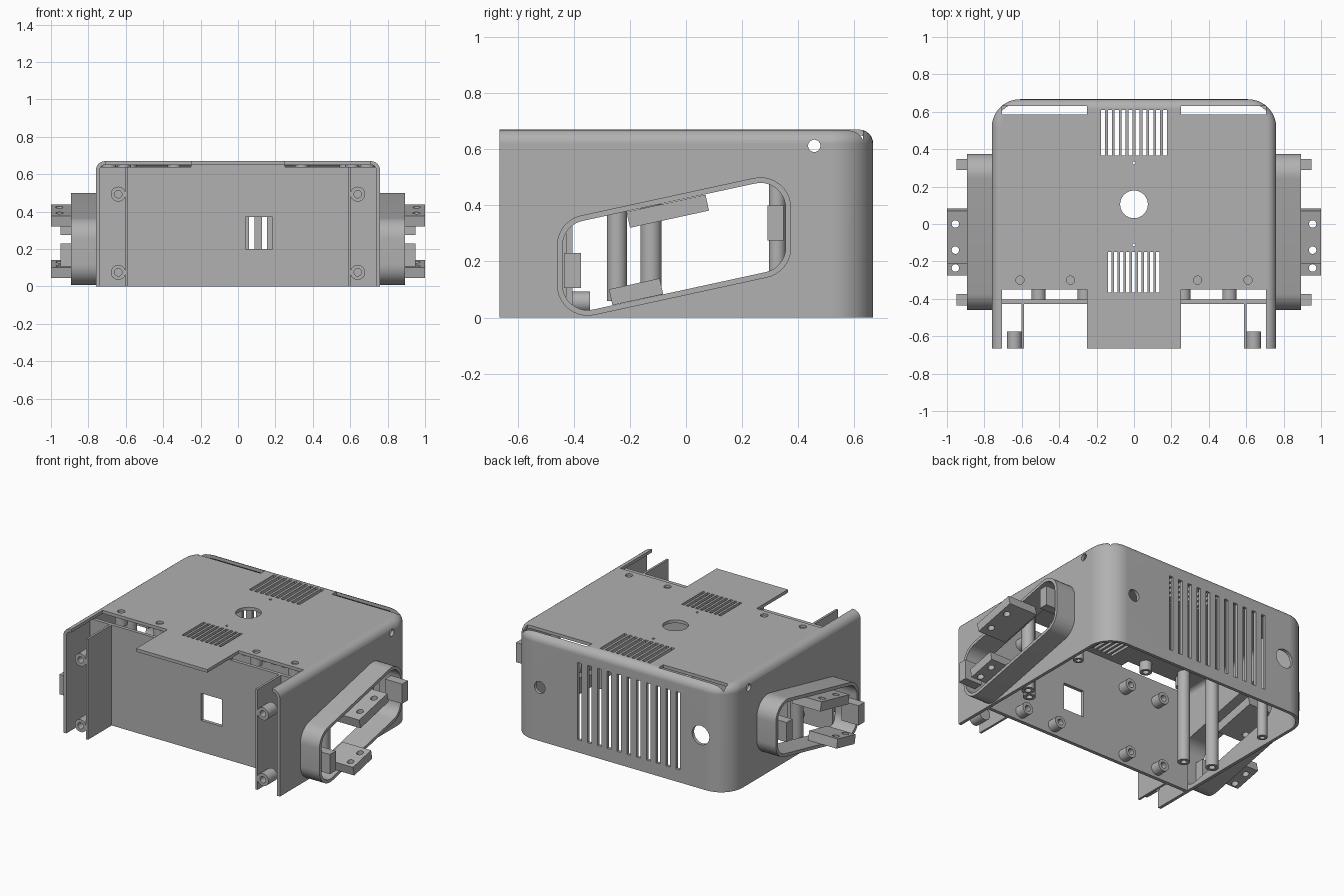
import bpy, bmesh, math
from mathutils import Matrix, Vector

if "Cube" in bpy.data.objects:
    bpy.data.objects.remove(bpy.data.objects["Cube"])

grey = bpy.data.materials.new("plain_grey")
grey.use_nodes = True
GREY = (0.44, 0.44, 0.44, 1)
grey.diffuse_color = GREY
grey.node_tree.nodes["Principled BSDF"].inputs["Base Color"].default_value = GREY

SLOPE = 0.217
TILT = math.atan(SLOPE)
WALL = 0.02
FRONT = -0.665


# Helpers that add solids to a bmesh
def box(bm, lo, hi, tilt=0):
    lo, hi = Vector(lo), Vector(hi)
    m = (Matrix.Translation((lo + hi) / 2) @ Matrix.Rotation(tilt, 4, 'X')
         @ Matrix.Diagonal((*(hi - lo), 1)))
    bmesh.ops.create_cube(bm, size=1, matrix=m)


def rod(bm, a, b, r, seg=24):
    a, b = Vector(a), Vector(b)
    d = b - a
    m = Matrix.Translation((a + b) / 2) @ d.to_track_quat('Z', 'Y').to_matrix().to_4x4()
    bmesh.ops.create_cone(bm, cap_ends=True, segments=seg, radius1=r, radius2=r,
                          depth=d.length, matrix=m)


def loft(bm, loops, caps=True):
    rings = [[bm.verts.new(p) for p in loop] for loop in loops]
    n = len(rings[0])
    for a, b in zip(rings, rings[1:]):
        for i in range(n):
            j = (i + 1) % n
            bm.faces.new((a[i], a[j], b[j], b[i]))
    if caps:
        bm.faces.new(rings[0][::-1])
        bm.faces.new(rings[-1])
    return rings


def make(name, bm):
    bmesh.ops.recalc_face_normals(bm, faces=bm.faces)
    me = bpy.data.meshes.new(name)
    bm.to_mesh(me)
    bm.free()
    me.materials.append(grey)
    ob = bpy.data.objects.new(name, me)
    bpy.context.collection.objects.link(ob)
    return ob


def activate(ob):
    bpy.ops.object.select_all(action='DESELECT')
    ob.select_set(True)
    bpy.context.view_layer.objects.active = ob


def smooth(ob):
    activate(ob)
    bpy.ops.object.shade_smooth_by_angle(angle=math.radians(32))


def cut(ob, bm):
    cutter = make("cutter", bm)
    cutter.hide_render = True
    mod = ob.modifiers.new("cut", 'BOOLEAN')
    mod.operation, mod.solver, mod.object = 'DIFFERENCE', 'EXACT', cutter
    mod.use_self = True
    activate(ob)
    bpy.ops.object.modifier_apply(modifier=mod.name)
    bpy.data.objects.remove(cutter)


# Housing body: rounded back corners and a filleted top edge
def body_loop(inset, front, z):
    r = 0.15 - inset
    pts = [(-0.76 + inset, front, z), (0.76 - inset, front, z)]
    for side, start in ((1, 0), (-1, 90)):
        for k in range(11):
            a = math.radians(start + 9 * k)
            pts.append((side * 0.61 + r * math.cos(a), 0.517 + r * math.sin(a), z))
    return pts


def body_solid(inset, front, bottom):
    bm = bmesh.new()
    r = 0.05 - inset
    loops = [body_loop(inset, front, bottom)]
    for k in range(7):
        a = math.radians(15 * k)
        loops.append(body_loop(inset + r * (1 - math.cos(a)), front,
                               0.62 + r * math.sin(a)))
    loft(bm, loops)
    return bm


# Slanted handle outline, rounded at its four corners
def handle_loop(inset, x):
    y0, y1 = -0.46 + inset, 0.375 - inset
    k = inset / math.cos(TILT)
    low, high = 0.08 + k, 0.445 - k
    corners = [Vector((y, z + SLOPE * y))
               for y, z in ((y0, low), (y1, low), (y1, high), (y0, high))]
    r, pts = 0.11 - inset, []
    for i, c in enumerate(corners):
        u = (corners[i - 1] - c).normalized()
        v = (corners[(i + 1) % 4] - c).normalized()
        half = u.angle(v) / 2
        centre = c + (u + v).normalized() * r / math.sin(half)
        p = c + u * r / math.tan(half) - centre
        turn = math.pi - 2 * half
        for s in range(11):
            q = Matrix.Rotation(turn * s / 10, 2) @ p
            pts.append((x, centre.x + q.x, centre.y + q.y))
    return pts


shell = make("housing_shell", body_solid(0, FRONT, 0))
cut(shell, body_solid(WALL, FRONT - 0.1, -0.1))

bm = bmesh.new()
for s in (-1, 1):
    # Notches beside the front tongue and slots along the back of the lid
    x0, x1 = sorted((s * 0.25, s * 0.705))
    box(bm, (x0, -0.8, 0.6), (x1, -0.35, 0.8))
    box(bm, (x0, 0.585, 0.6), (x1, 0.63, 0.8))
    for x in (0.34, 0.61):
        rod(bm, (s * x, -0.30, 0.6), (s * x, -0.30, 0.8), 0.022)
    rod(bm, (s * 0.7, 0.457, 0.612), (s * 0.9, 0.457, 0.612), 0.022)
# Lid vents, round lid hole and pin holes
for i in range(10):
    x = -0.166 + i * 0.0369
    box(bm, (x - 0.011, 0.365, 0.6), (x + 0.011, 0.61, 0.8))
for i in range(9):
    x = -0.13 + i * 0.0322
    box(bm, (x - 0.009, -0.365, 0.6), (x + 0.009, -0.15, 0.8))
rod(bm, (0, 0.105, 0.6), (0, 0.105, 0.8), 0.074, 40)
for y in (0.327, -0.112):
    rod(bm, (0, y, 0.6), (0, y, 0.8), 0.008, 12)
# Back wall vents and cable holes
for i in range(11):
    x = 0.28 - i * 0.069
    box(bm, (x - 0.014, 0.6, 0.08), (x + 0.014, 0.8, 0.57))
rod(bm, (0.56, 0.55, 0.34), (0.56, 0.8, 0.34), 0.038)
rod(bm, (-0.57, 0.55, 0.34), (-0.57, 0.8, 0.34), 0.06, 32)
# Openings through both side walls
loft(bm, [handle_loop(WALL, x) for x in (-1, 1)])
cut(shell, bm)
smooth(shell)
weighted = shell.modifiers.new("weighted_normals", 'WEIGHTED_NORMAL')
weighted.keep_sharp = True

# Recessed front panel with a window
bm = bmesh.new()
box(bm, (-0.745, -0.427, 0), (0.745, -0.405, 0.638))
panel = make("front_panel", bm)
bm = bmesh.new()
box(bm, (0.04, -0.5, 0.2), (0.185, -0.3, 0.372))
cut(panel, bm)

# Lid support between panel and tongue
bm = bmesh.new()
box(bm, (-0.25, -0.427, 0.63), (0.25, -0.405, 0.652))
make("panel_top_joint", bm)

for s, side in ((1, "left"), (-1, "right")):
    # Upright divider in front of the panel
    bm = bmesh.new()
    x0, x1 = sorted((s * 0.588, s * 0.602))
    box(bm, (x0, FRONT, 0), (x1, -0.42, 0.638))
    make(side + "_front_divider", bm)

    # Bosses and posts with screw holes
    bosses = [((0.64, -0.575, z), (0.64, FRONT, z), 0.04) for z in (0.075, 0.493)]
    bosses += [((x, -0.41, z), (x, -0.342, z), 0.038)
               for x in (0.265, 0.51) for z in (0.055, 0.5)]
    bosses += [((x, y, 0.655), (x, y, z), r) for x, y, z, r in
               ((0.34, -0.30, 0.59, 0.036), (0.61, -0.30, 0.59, 0.036),
                (0.58, -0.246, 0.06, 0.036), (0.69, -0.125, 0.01, 0.038),
                (0.69, 0.325, 0.01, 0.03))]
    for a, b, r in bosses:
        a, b = Vector((a[0] * s, *a[1:])), Vector((b[0] * s, *b[1:]))
        bm = bmesh.new()
        rod(bm, a, b, r)
        boss = make(side + "_screw_post", bm)
        bm = bmesh.new()
        d = (b - a).normalized()
        rod(bm, b - d * 0.045, b + d * 0.05, r * 0.5, 20)
        cut(boss, bm)
        smooth(boss)

    # Handle ring standing out from the side wall
    bm = bmesh.new()
    loops = [handle_loop(t, s * x) for t, x in
             ((0, 0.745), (0, 0.893), (WALL, 0.893), (WALL, 0.745), (0, 0.745))]
    loft(bm, loops, caps=False)
    bmesh.ops.remove_doubles(bm, verts=bm.verts, dist=0.0001)
    smooth(make(side + "_handle_ring", bm))

    # Slanted drilled lugs on the ring's upper and lower inner faces
    for name, y, z, length, holes in (("upper", -0.065, 0.379, 0.288, (0.0, -0.14)),
                                      ("lower", -0.178, 0.092, 0.185, (-0.235, -0.14))):
        bm = bmesh.new()
        x0, x1 = sorted((s * 0.8, s * 1.0))
        box(bm, (x0, y - length / 2, z - 0.029), (x1, y + length / 2, z + 0.029), TILT)
        lug = make(side + "_" + name + "_lug", bm)
        bm = bmesh.new()
        for h in holes:
            rod(bm, (s * 0.955, h, z - 0.15), (s * 0.955, h, z + 0.15), 0.02, 20)
        cut(lug, bm)
        smooth(lug)

    # Small upright stops at the front and back of the ring
    for name, y0, y1, z0, z1 in (("front", -0.435, -0.375, 0.105, 0.23),
                                 ("back", 0.29, 0.348, 0.275, 0.40)):
        bm = bmesh.new()
        x0, x1 = sorted((s * 0.83, s * 0.95))
        box(bm, (x0, y0, z0), (x1, y1, z1))
        make(side + "_" + name + "_stop", bm)
